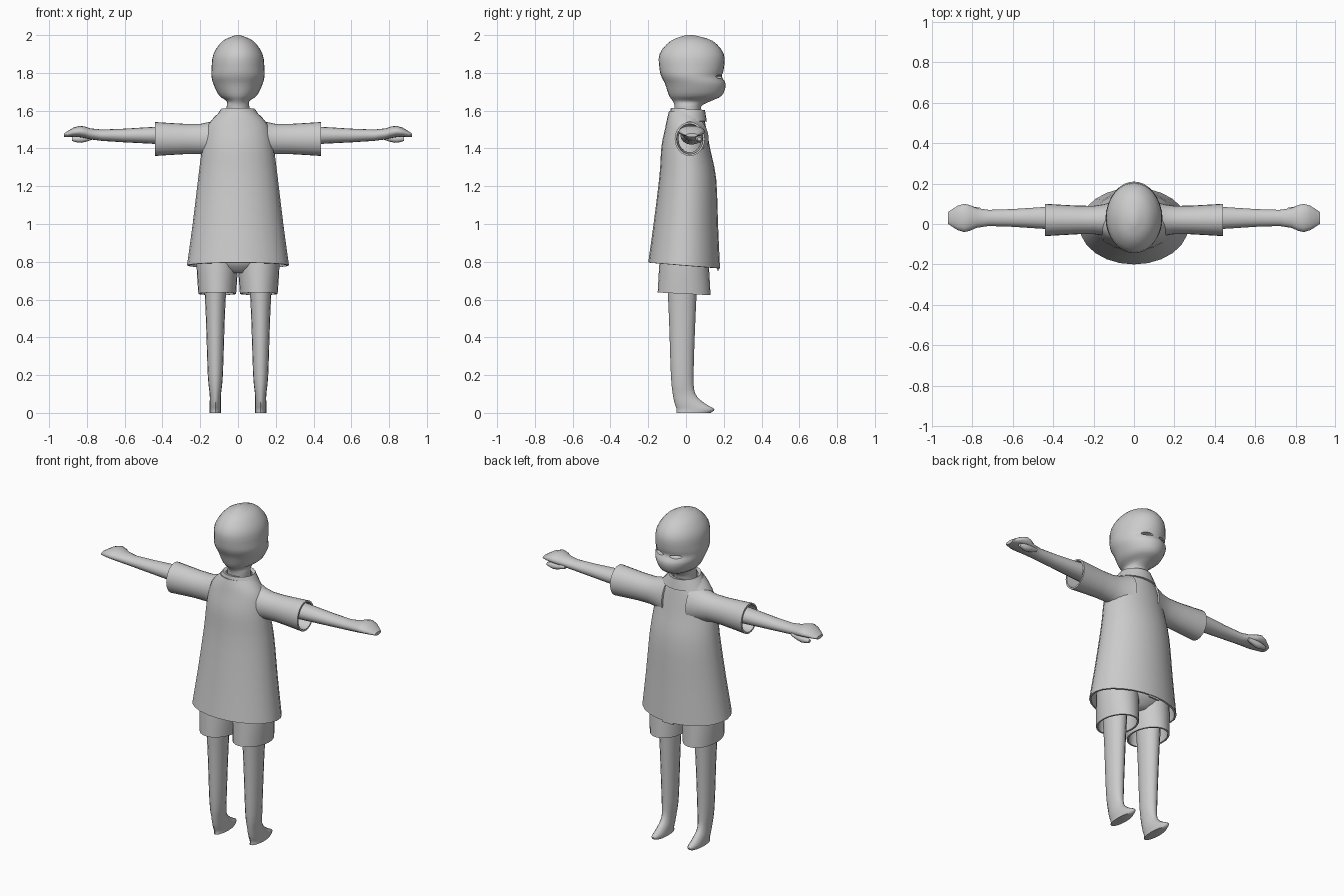
import bpy, bmesh, math
from mathutils import Vector

cube = bpy.data.objects.get("Cube")
if cube:
    bpy.data.objects.remove(cube, do_unlink=True)

grey = bpy.data.materials.new("plain grey")
grey.use_nodes = True
grey.diffuse_color = (.6, .6, .6, 1)
grey.node_tree.nodes["Principled BSDF"].inputs["Base Color"].default_value = grey.diffuse_color


def activate(obj):
    bpy.ops.object.select_all(action='DESELECT')
    obj.select_set(True)
    bpy.context.view_layer.objects.active = obj


def shade(obj):
    activate(obj)
    bpy.ops.object.shade_smooth_by_angle(angle=math.radians(50))


def smooth_rings(rings, steps=3):
    """Fill in rings on a Catmull-Rom curve through the given ones."""
    keys = [Vector(ring) for ring in rings]
    keys = [keys[0], *keys, keys[-1]]
    result = []
    for a, b, c, d in zip(keys, keys[1:], keys[2:], keys[3:]):
        for step in range(steps):
            t = step / steps
            bend = (a * 2 - b * 5 + c * 4 - d) * t * t + (b * 3 - a - c * 3 + d) * t * t * t
            result.append(b + ((c - a) * t + bend) / 2)
    return result + [keys[-1]]


def loft(name, rings, base=(0, 0), sides=24, along_x=False, side=1, tilt=0, cloth=0):
    """Smooth skin over oval rings: (position, half width, centre shift, half depth).
    Rings stack along z (width x, depth y) or along x (width y, depth z).
    A cloth thickness leaves the ends open; otherwise they are capped."""
    bm = bmesh.new()
    loops = []
    for position, width, shift, depth in smooth_rings(rings):
        loop = []
        for i in range(sides):
            angle = math.tau * i / sides
            u = base[0] + width * math.cos(angle)
            v = base[1] + shift + depth * math.sin(angle)
            point = (position * side, u, v) if along_x else (u * side, v, position + tilt * v)
            loop.append(bm.verts.new(point))
        loops.append(loop)
    for low, high in zip(loops, loops[1:]):
        for i in range(sides):
            bm.faces.new((low[i - 1], low[i], high[i], high[i - 1]))
    if not cloth:
        bm.faces.new(loops[0])
        bm.faces.new(loops[-1])
    bmesh.ops.recalc_face_normals(bm, faces=bm.faces)
    mesh = bpy.data.meshes.new(name)
    bm.to_mesh(mesh)
    bm.free()
    mesh.materials.append(grey)
    obj = bpy.data.objects.new(name, mesh)
    bpy.context.collection.objects.link(obj)
    if cloth:
        activate(obj)
        shell = obj.modifiers.new("cloth thickness", 'SOLIDIFY')
        shell.thickness = cloth
        bpy.ops.object.modifier_apply(modifier=shell.name)
    shade(obj)
    return obj


# Head and neck
head = loft("head", [
    (2, .01, .02, .02), (1.97, .08, .03, .11), (1.9, .13, .03, .17),
    (1.82, .14, .03, .17), (1.78, .14, .03, .16), (1.74, .13, .05, .16),
    (1.68, .1, .05, .14), (1.65, .06, .03, .1), (1.62, .06, .01, .07),
    (1.55, .06, .01, .07)], sides=32)

# Narrow eye slits cut into the face
for x in (-.06, .06):
    bpy.ops.mesh.primitive_uv_sphere_add(segments=16, ring_count=8, location=(x, .19, 1.78))
    cutter = bpy.context.object
    cutter.scale = (.04, .04, .01)
    cutter.hide_render = True
    activate(head)
    slit = head.modifiers.new("eye slit", 'BOOLEAN')
    slit.operation = 'DIFFERENCE'
    slit.object = cutter
    bpy.ops.object.modifier_apply(modifier=slit.name)
    bpy.data.objects.remove(cutter, do_unlink=True)
shade(head)

# Flared shirt body, lower at the front hem
loft("shirt_body", [
    (.78, .27, -.01, .19), (1, .24, 0, .17), (1.25, .21, .01, .15),
    (1.4, .19, 0, .13), (1.5, .17, 0, .11), (1.55, .14, 0, .1), (1.59, .1, 0, .09)],
    tilt=-.08, cloth=.01)

# Small tab at the middle of the front hem
bpy.ops.mesh.primitive_cube_add(size=1, location=(0, .17, .77))
tab = bpy.context.object
tab.name = "hem_tab"
tab.scale = (.07, .01, .03)
tab.data.materials.append(grey)

# Collar standing around the neck
loft("collar", [(1.55, .13, 0, .1), (1.61, .09, 0, .09)], base=(0, .01), tilt=-.06, cloth=.02)

# Hips of the shorts
loft("shorts_seat", [(.74, .07, 0, .08), (.8, .2, 0, .13), (.9, .2, 0, .12)], base=(0, -.01))

for side, label in ((1, "left"), (-1, "right")):
    # Sleeve, flaring into the shoulder
    loft(label + "_sleeve", [(.08, .1, 0, .12), (.2, .07, 0, .08), (.44, .08, 0, .09)],
         base=(.02, 1.45), along_x=True, side=side, cloth=.01)

    # Forearm running into a flat mitten hand
    loft(label + "_arm", [
        (.36, .06, 0, .05), (.72, .04, 0, .03), (.84, .07, .02, .03), (.92, .03, 0, .01)],
        base=(.03, 1.47), sides=16, along_x=True, side=side)

    # Thumb tucked beneath the hand
    loft(label + "_thumb", [(.76, .01, .01, .01), (.83, .02, 0, .02), (.88, .01, 0, .01)],
         base=(.07, 1.45), sides=12, along_x=True, side=side)

    # Shorts leg
    loft(label + "_shorts_leg", [(.63, .1, 0, .14), (.8, .11, 0, .13), (.9, .1, 0, .12)],
         base=(.11, -.01), tilt=-.05, side=side, cloth=.01)

    # Bare leg and pointed foot
    loft(label + "_leg", [
        (.7, .06, 0, .08), (.5, .05, 0, .07), (.2, .04, 0, .06), (.1, .03, .01, .06),
        (.05, .03, .04, .08), (.02, .03, .07, .1), (0, .03, .06, .09)],
        base=(.12, -.02), sides=16, side=side)
